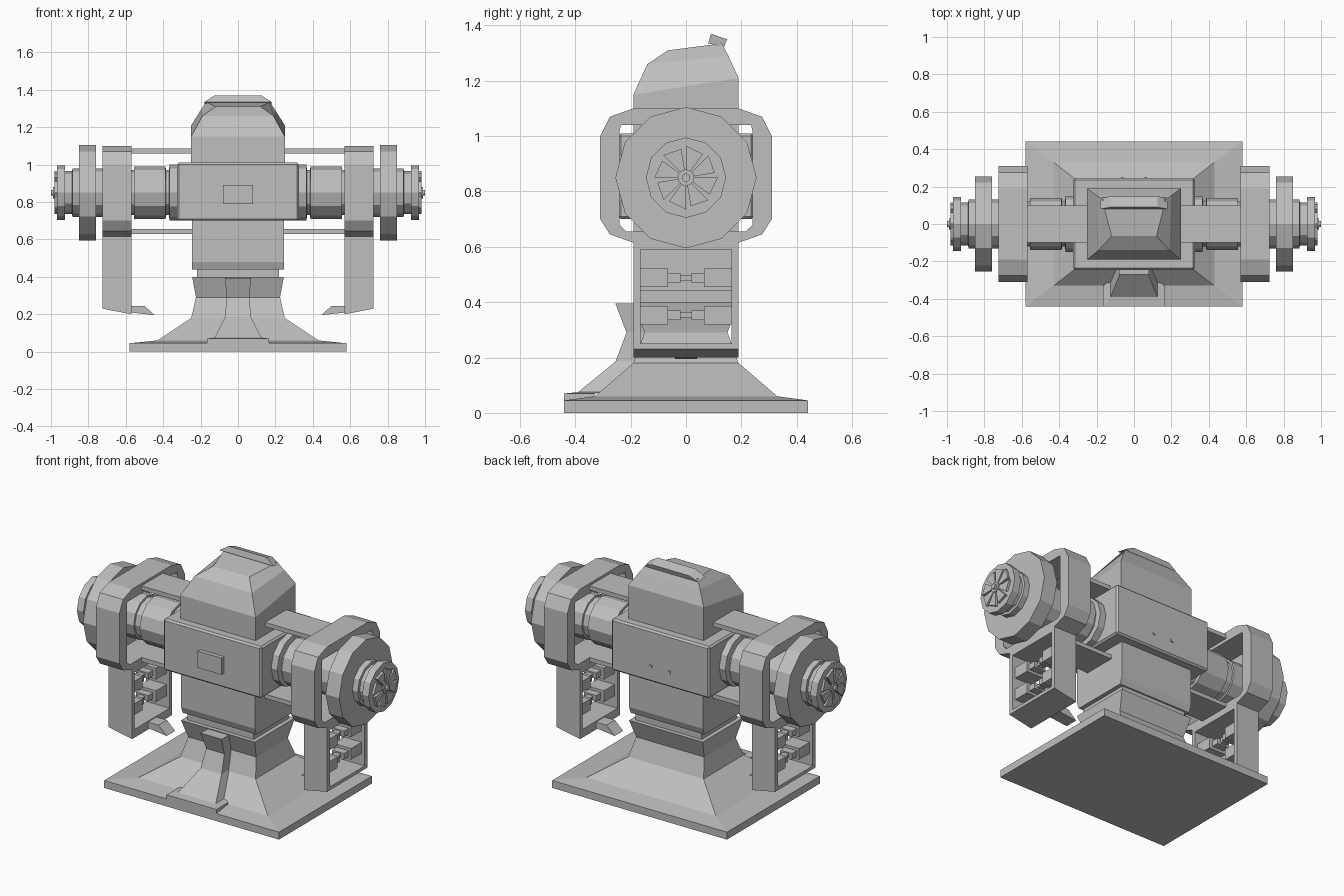
import bpy, bmesh, math
from mathutils import Vector

if "Cube" in bpy.data.objects:
    bpy.data.objects.remove(bpy.data.objects["Cube"], do_unlink=True)

grey = bpy.data.materials.new("plain_grey")
grey.use_nodes = True
grey.diffuse_color = (0.52, 0.52, 0.52, 1)
grey.node_tree.nodes["Principled BSDF"].inputs["Base Color"].default_value = (0.52, 0.52, 0.52, 1)
AXIS_Z = 0.85


def finish(name, bm, mirror=False):
    bmesh.ops.recalc_face_normals(bm, faces=bm.faces)
    mesh = bpy.data.meshes.new(name)
    bm.to_mesh(mesh)
    bm.free()
    mesh.materials.append(grey)
    ob = bpy.data.objects.new(name, mesh)
    bpy.context.collection.objects.link(ob)
    if mirror:
        ob.modifiers.new("Mirror", 'MIRROR')
    return ob


def loft(name, rings, mirror=False, caps=True):
    """Skin a list of equal-length point loops."""
    bm = bmesh.new()
    loops = [[bm.verts.new(p) for p in r] for r in rings]
    n = len(loops[0])
    for a, b in zip(loops, loops[1:]):
        for i in range(n):
            j = (i + 1) % n
            bm.faces.new((a[i], a[j], b[j], b[i]))
    if caps:
        bm.faces.new(loops[0])
        bm.faces.new(loops[-1])
    return finish(name, bm, mirror)


def rect(x, y, z):
    return [(-x, -y, z), (x, -y, z), (x, y, z), (-x, y, z)]


def box(name, x0, x1, y0, y1, z0, z1, mirror=False, bevel=0):
    ob = loft(name, [[(x0, y0, z), (x1, y0, z), (x1, y1, z), (x0, y1, z)] for z in (z0, z1)], mirror)
    if bevel:
        m = ob.modifiers.new("Bevel", 'BEVEL')
        m.width, m.segments = bevel, 1
    return ob


def lathe(name, profile, sides=12):
    """Revolve (x, radius) pairs round the shaft axis."""
    angles = [2 * math.pi * i / sides for i in range(sides)]
    return loft(name, [[(x, r * math.sin(a), AXIS_Z + r * math.cos(a)) for a in angles]
                       for x, r in profile], mirror=True)


# Pedestal with flared foot and waist
loft("pedestal_base", [rect(*s) for s in (
    (.58, .44, 0), (.58, .44, .045), (.43, .33, .06), (.25, .19, .18),
    (.225, .15, .29), (.245, .19, .40))])
box("pedestal_neck", -.22, .22, -.165, .165, .395, .445)

# Raised rib down the front of the pedestal
rib = [(.07, -.255, .395), (.06, -.215, .29), (.07, -.255, .185),
       (.125, -.39, .075), (.165, -.44, .07), (.165, -.44, .045)]
inner = [-.14, -.13, -.17, -.30, -.33, -.33]
loft("front_rib", [[(-x, y, z), (x, y, z), (x, k, min(z, .4)), (-x, k, min(z, .4))]
                   for (x, y, z), k in zip(rib, inner)])

# Lower body, motor housing and details
loft("lower_body", [rect(.245, .175, .44), rect(.245, .19, .48), rect(.245, .19, .72)])
box("motor_housing", -.325, .325, -.245, .245, .70, 1.01, bevel=.01)
loft("switch_plate", [[(x, y, z) for x, z in ((-.08, .79), (.08, .79), (.08, .89), (-.08, .89))]
                      for y in (-.24, -.27)])
box("rear_screw", .055, .07, .24, .25, .785, .80, mirror=True)

# Faceted head
def head_ring(xf, yf, zf, xb, yb, zb):
    return [(-xf, yf, zf), (xf, yf, zf), (xb, yb, zb), (-xb, yb, zb)]

loft("head", [rect(.25, .19, 1.0),
              head_ring(.25, -.19, 1.15, .25, .19, 1.21),
              head_ring(.19, -.14, 1.26, .20, .153, 1.29),
              head_ring(.12, -.065, 1.31, .17, .13, 1.335)])
loft("head_tab", [head_ring(.18, .08, 1.335, .18, .138, 1.322),
                  head_ring(.125, .09, 1.37, .125, .148, 1.35)])

# Flat arms joining the body to the guards
box("upper_arm", .22, .60, -.10, .10, 1.06, 1.085, mirror=True)
box("lower_arm", .22, .60, -.10, .10, .63, .655, mirror=True)

# Chamfered ring guards
def guard_loop(points, x):
    full = points + [(-y, z) for y, z in reversed(points)]
    return [(x, y, z) for y, z in full]

outer = [(.19, .615), (.275, .645), (.31, .70), (.31, 1.0), (.275, 1.07), (.19, 1.10)]
hole = [(.16, .655), (.215, .655), (.24, .68), (.24, 1.02), (.235, 1.04), (.16, 1.04)]
XI, XO = .57, .725
rings = [guard_loop(outer, XI), guard_loop(outer, XO), guard_loop(hole, XO), guard_loop(hole, XI)]
loft("wheel_guard", rings + [rings[0]], mirror=True, caps=False)

# Hanging legs: side walls, top and slanted foot
for side, label in ((-1, "front"), (1, "rear")):
    a, b = sorted((side * .165, side * .19))
    loft("leg_wall_" + label, [[(XI, y, .20), (XO, y, .23), (XO, y, .65), (XI, y, .65)]
                               for y in (a, b)], mirror=True)
    # Blocks and stepped pegs inside the leg window
    for low, tier in ((.455, "upper"), (.32, "lower")):
        a, b = sorted((side * .065, side * .167))
        box(f"{tier}_block_{label}", .59, .705, a, b, low, low + .067, mirror=True)
        a, b = sorted((side * .02, side * .066))
        box(f"{tier}_peg_{label}", .61, .69, a, b, low + .015, low + .05, mirror=True)
for low, tier in ((.455, "upper"), (.32, "lower")):
    box(tier + "_pin", .63, .67, -.025, .025, low + .024, low + .042, mirror=True)
box("leg_top", XI, XO, -.166, .166, .59, .64, mirror=True)
loft("leg_foot", [[(XI, y, .20), (XO, y, .23), (XO, y, .25), (XI, y, .25)]
                  for y in (-.166, .166)], mirror=True)
loft("tool_rest", [[(.58, y, .21), (.58, y, .245), (.50, y, .245), (.445, y, .195)]
                   for y in (-.04, .04)], mirror=True)

# Stepped shaft sleeves, wheel and end cap
lathe("inner_sleeve", [(.31, .15), (.365, .15), (.37, .12), (.385, .12), (.387, .14),
                       (.555, .14), (.557, .12), (.60, .12), (.602, .13), (.77, .13)])
lathe("grinding_wheel", [(.76, .255), (.85, .255)])
lathe("outer_collar", [(.84, .13), (.885, .13), (.887, .115), (.93, .115)])
lathe("end_flange", [(.925, .145), (.968, .145)])
lathe("cap_hub", [(.96, .03), (.988, .03), (.988, .015), (1.0, .015)])

# Ring of tapered fan blades on the end cap
bm = bmesh.new()
for i in range(8):
    start = math.pi * i / 4
    quad = [(.028, 0), (.115, 0), (.105, .62), (.028, .62)]
    rows = [[bm.verts.new((x, r * math.sin(start + t), AXIS_Z + r * math.cos(start + t)))
             for r, t in quad] for x in (.96, .982)]
    bm.faces.new(rows[0])
    bm.faces.new(rows[1])
    for k in range(4):
        j = (k + 1) % 4
        bm.faces.new((rows[0][k], rows[0][j], rows[1][j], rows[1][k]))
finish("fan_blades", bm, mirror=True)
